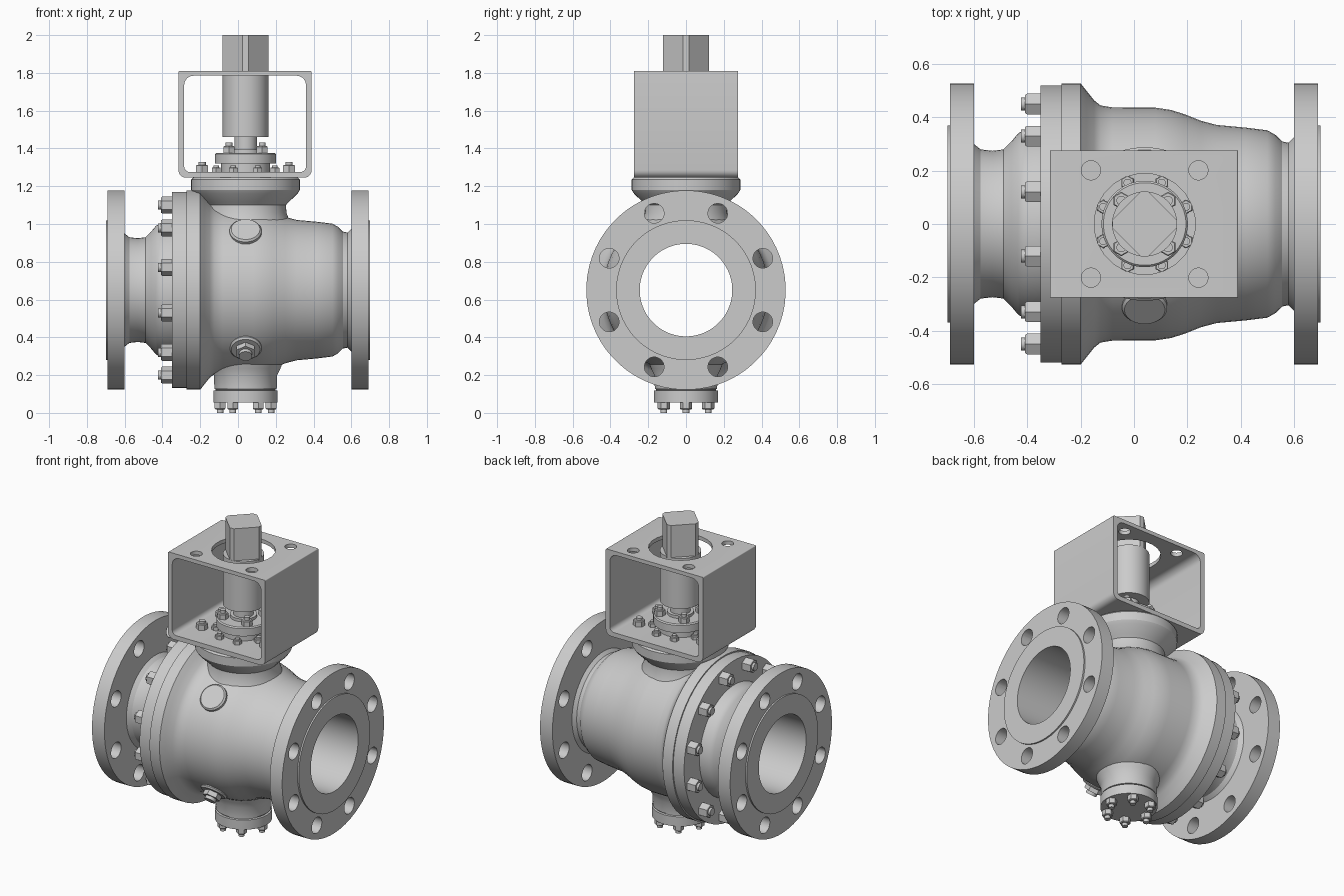
import bpy, bmesh, math
from mathutils import Matrix, Vector

if "Cube" in bpy.data.objects:
    bpy.data.objects.remove(bpy.data.objects["Cube"])

CX, CZ = 0.04, 0.65          # stem axis x, pipe axis z
PIPE = (0, 0, CZ)


def frame(origin, axis):
    return Matrix.Translation(origin) @ Vector(axis).to_track_quat('Z', 'Y').to_matrix().to_4x4()


def lathe(bm, prof, mat, n=64, ring=False):
    """Revolve (radius, height) points about the local z of mat."""
    rows = [[bm.verts.new(mat @ Vector((r * math.cos(a), r * math.sin(a), h)))
             for a in (2 * math.pi * (i + 0.5) / n for i in range(n))] for r, h in prof]
    if ring:
        rows.append(rows[0])
    for a, b in zip(rows, rows[1:]):
        for i in range(n):
            j = (i + 1) % n
            bm.faces.new((a[i], a[j], b[j], b[i]))


def finish(name, bm):
    bmesh.ops.remove_doubles(bm, verts=bm.verts, dist=1e-5)
    bmesh.ops.recalc_face_normals(bm, faces=bm.faces)
    me = bpy.data.meshes.new(name)
    bm.to_mesh(me)
    bm.free()
    ob = bpy.data.objects.new(name, me)
    bpy.context.collection.objects.link(ob)
    return ob


def smooth(ob):
    bpy.ops.object.select_all(action='DESELECT')
    ob.select_set(True)
    bpy.context.view_layer.objects.active = ob
    bpy.ops.object.shade_smooth_by_angle(angle=math.radians(32))


def solid(name, prof, mat, n=64, ring=False):
    bm = bmesh.new()
    lathe(bm, prof, mat, n, ring)
    ob = finish(name, bm)
    return ob


def rod(r, a, b):
    return [(0, a), (r, a), (r, b), (0, b)]


def drill(ob, holes):
    """Cut round holes given as (origin, axis, radius, length)."""
    bm = bmesh.new()
    for o, ax, r, length in holes:
        lathe(bm, rod(r, -length / 2, length / 2), frame(o, ax), 24)
    cutter = finish(ob.name + "_cutter", bm)
    cutter.hide_render = True
    m = ob.modifiers.new("holes", 'BOOLEAN')
    m.object, m.operation, m.solver = cutter, 'DIFFERENCE', 'EXACT'
    bpy.ops.object.select_all(action='DESELECT')
    bpy.context.view_layer.objects.active = ob
    ob.select_set(True)
    bpy.ops.object.modifier_apply(modifier=m.name)
    bpy.data.objects.remove(cutter)


def nuts(name, spots, axis, nut_r, nut_h, stud_r, stud_h):
    bm = bmesh.new()
    for p in spots:
        m = frame(p, axis)
        lathe(bm, [(0, -.005), (nut_r, -.005), (nut_r, nut_h * .88), (nut_r * .88, nut_h), (0, nut_h)], m, 6)
        lathe(bm, rod(stud_r, nut_h * .5, stud_h), m, 12)
    smooth(finish(name, bm))


def polar(count, radius, offset):
    return [(radius * math.cos(a), radius * math.sin(a))
            for a in (2 * math.pi * i / count + math.radians(offset) for i in range(count))]


pipe = frame(PIPE, (1, 0, 0))
stem = frame((CX, 0, 0), (0, 0, 1))

# End closure with left pipe flange
closure = solid("end_closure", [
    (.245, -.70), (.37, -.70), (.37, -.69), (.528, -.69), (.528, -.60), (.30, -.60), (.28, -.575),
    (.275, -.53), (.28, -.49), (.31, -.46), (.34, -.435), (.355, -.41), (.36, -.35), (.52, -.35),
    (.52, -.272), (.255, -.272), (.255, -.32), (.245, -.32)], pipe, ring=True)
# Main body with right pipe flange
body = solid("valve_body", [
    (.255, -.272), (.528, -.272), (.528, -.20), (.50, -.178), (.465, -.15), (.445, -.125), (.438, -.08),
    (.437, .08), (.428, .14), (.412, .19), (.388, .25), (.372, .31), (.362, .42), (.352, .50),
    (.335, .53), (.31, .555), (.305, .58), (.325, .60), (.528, .60), (.528, .69), (.37, .69),
    (.37, .70), (.245, .70), (.245, .30), (.255, .30)], pipe, ring=True)
for ob, x in ((closure, -.65), (body, .65)):
    drill(ob, [((x, y, CZ + z), (1, 0, 0), .052, .2) for y, z in polar(8, .44, 22.5)])
    smooth(ob)

# Studs joining closure to body
nuts("body_stud_nuts", [(-.35, y, CZ + z) for y, z in polar(12, .466, 15)],
     (-1, 0, 0), .045, .058, .025, .073)

# Bonnet neck and mounting pad
smooth(solid("bonnet_pad", [
    (0, .96), (.26, .96), (.235, 1.01), (.217, 1.06), (.214, 1.10), (.228, 1.115), (.275, 1.16),
    (.288, 1.18), (.288, 1.235), (.278, 1.245), (0, 1.245)], stem))

# Lower trunnion and its cover
smooth(solid("trunnion_cover", [
    (0, .36), (.21, .30), (.185, .235), (.168, .20), (.165, .127), (.158, .125), (.158, .12),
    (.17, .118), (.17, .055), (0, .055)], stem))
nuts("trunnion_cover_nuts", [(CX + x, y, .055) for x, y in polar(6, .135, 0)],
     (0, 0, -1), .033, .036, .018, .055)

# Angled bosses on the front, the lower one with a drain plug
for name, s, top in (("upper_boss", 1, .455), ("drain_boss", -1, .445)):
    f = frame((CX, 0, CZ), (0, -1, s))
    smooth(solid(name, [(0, .36), (.085, .36), (.085, top - .01), (.076, top), (0, top)], f, 32))
drain = frame((CX, 0, CZ), (0, -1, -1))
solid("drain_plug", rod(.055, .44, .475), drain, 6)
smooth(solid("drain_plug_tip", rod(.035, .47, .495), drain, 20))


# Mounting bracket: hollow box open front and back
def rounded(x0, x1, z0, z1, r_low, r_top, n=6):
    pts = []
    for x, z, r, sx, sz, start in ((x1, z1, r_top, -1, -1, 0), (x0, z1, r_top, 1, -1, 90),
                                   (x0, z0, r_low, 1, 1, 180), (x1, z0, r_low, -1, 1, 270)):
        for i in range(n + 1):
            a = math.radians(start + 90 * i / n)
            pts.append((x + sx * r + r * math.cos(a), z + sz * r + r * math.sin(a)))
    return pts


bm = bmesh.new()
outer = rounded(-.315, .39, 1.245, 1.81, .04, .006)
inner = rounded(-.285, .36, 1.275, 1.785, .03, .05)
rows = [[bm.verts.new((x, y, z)) for x, z in loop]
        for loop, y in ((outer, -.275), (outer, .275), (inner, .275), (inner, -.275))]
for a, b in zip(rows, rows[1:] + rows[:1]):
    for i in range(len(a)):
        j = (i + 1) % len(a)
        bm.faces.new((a[i], a[j], b[j], b[i]))
bracket = finish("mounting_bracket", bm)
drill(bracket, [((CX + x, y, 1.80), (0, 0, 1), .036, .2) for x, y in polar(4, .285, 45)])
drill(bracket, [((CX, 0, 1.80), (0, 0, 1), .19, .2)])
smooth(bracket)
nuts("bracket_bolts", [(CX + s * .23, t * .10, 1.275) for s in (-1, 1) for t in (-1, 1)],
     (0, 0, 1), .036, .038, .02, .052)

# Gland and packing flange
smooth(solid("gland_flange", [
    (0, 1.24), (.13, 1.24), (.13, 1.32), (.162, 1.32), (.162, 1.37), (.155, 1.377),
    (.08, 1.377), (.08, 1.395), (0, 1.395)], stem, 48))
nuts("gland_base_screws", [(CX + x, y, 1.275) for x, y in polar(8, .168, 22.5)],
     (0, 0, 1), .027, .025, .015, .036)
nuts("gland_nuts", [(CX + x, y, 1.377) for x, y in polar(4, .124, 45)],
     (0, 0, 1), .033, .036, .018, .055)

# Stem, coupling sleeve and square drive head
smooth(solid("stem", rod(.06, 1.38, 1.48), stem, 32))
smooth(solid("stem_coupling", [(0, 1.46), (.122, 1.46), (.122, 1.79), (0, 1.79)], stem, 48))
bm = bmesh.new()
phi = 7
angles = [math.radians(90 * k + s * phi) for k in range(4) for s in (-1, 1)]
low, high = [[bm.verts.new((CX + .122 * math.cos(a), .122 * math.sin(a), z)) for a in angles]
             for z in (1.78, 2.0)]
bm.faces.new(low)
bm.faces.new(high)
for i in range(8):
    j = (i + 1) % 8
    bm.faces.new((low[i], low[j], high[j], high[i]))
finish("drive_head", bm)
